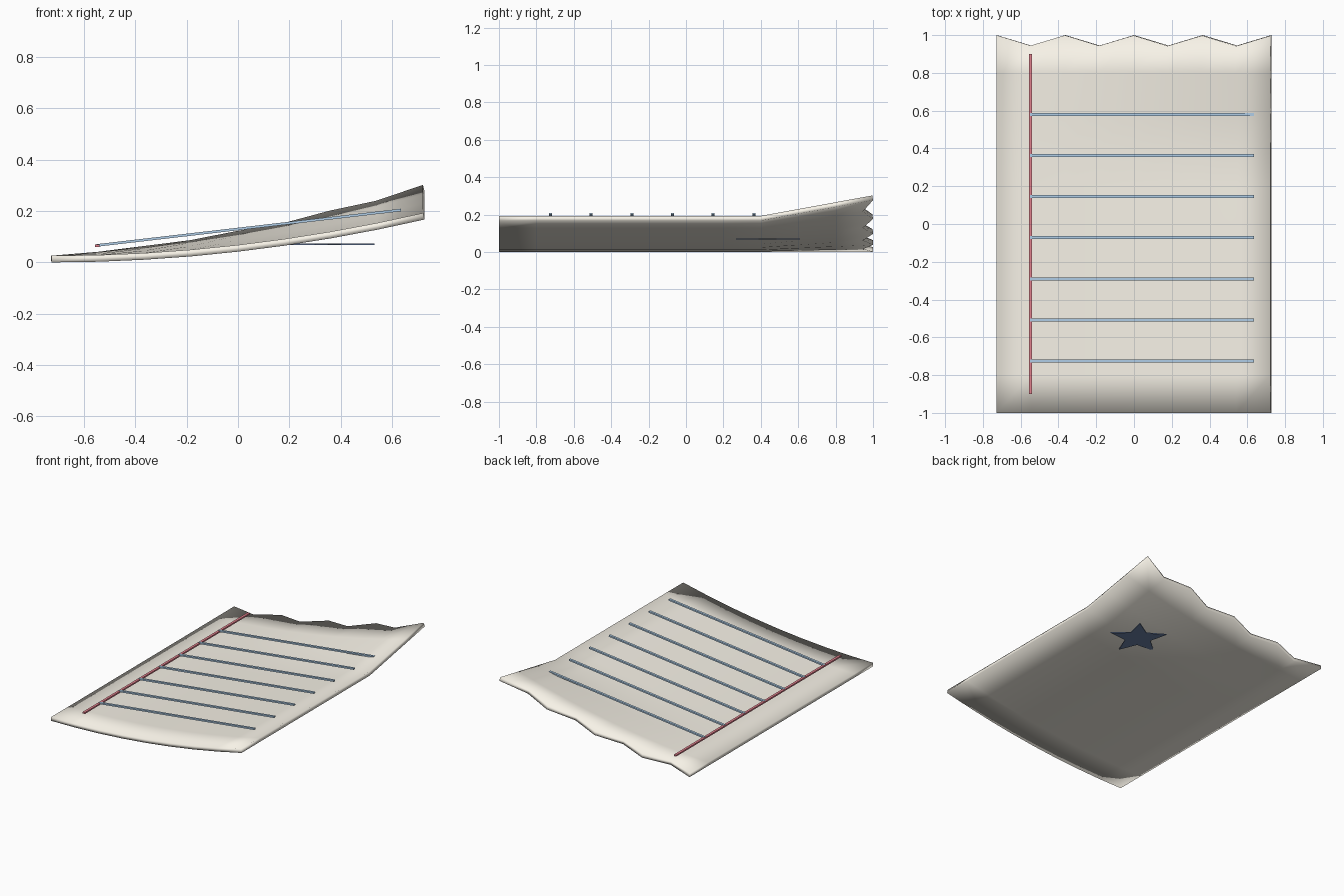
import bpy, bmesh, math
from mathutils import Vector

if "Cube" in bpy.data.objects:
    bpy.data.objects.remove(bpy.data.objects["Cube"])


def material(name, rgb):
    m = bpy.data.materials.new(name)
    m.diffuse_color = (*rgb, 1)
    m.use_nodes = True
    m.node_tree.nodes["Principled BSDF"].inputs["Base Color"].default_value = m.diffuse_color
    return m


def finish(bm, name, mat, smooth=False):
    bmesh.ops.recalc_face_normals(bm, faces=bm.faces)
    me = bpy.data.meshes.new(name)
    for f in bm.faces:
        f.smooth = smooth
    bm.to_mesh(me)
    bm.free()
    ob = bpy.data.objects.new(name, me)
    bpy.context.collection.objects.link(ob)
    me.materials.append(mat)
    return ob


def bar(name, a, b, width, height, mat):
    """Square bar from a to b (width sideways, height upwards)."""
    a, b = Vector(a), Vector(b)
    d = (b - a).normalized()
    side = Vector((0, 0, 1)).cross(d).normalized()
    up = d.cross(side)
    bm = bmesh.new()
    ends = [[bm.verts.new(p + side * sx * width / 2 + up * sy * height / 2)
             for sx, sy in ((-1, -1), (1, -1), (1, 1), (-1, 1))] for p in (a, b)]
    bm.faces.new(ends[0])
    bm.faces.new(ends[1])
    for i in range(4):
        j = (i + 1) % 4
        bm.faces.new((ends[0][i], ends[0][j], ends[1][j], ends[1][i]))
    return finish(bm, name, mat)


paper = material("paper_cream", (0.93, 0.89, 0.80))
red = material("margin_red", (0.75, 0.22, 0.27))
blue = material("rule_blue", (0.42, 0.60, 0.78))
navy = material("star_navy", (0.15, 0.22, 0.38))

# Curved sheet with a torn, lifted back edge
W, NX, NY = 0.727, 8, 10
bm = bmesh.new()
rows = []
for j in range(NY + 1):
    row = []
    for i in range(NX + 1):
        t = i / NX
        y = -1 + 2 * j / NY
        if j == NY and i % 2:
            y = 0.945
        lift = 0.11 * t * max(0, (y - 0.4) / 0.6)
        row.append(bm.verts.new((-W + 2 * W * t, y, 0.167 * t * t + lift)))
    rows.append(row)
for j in range(NY):
    for i in range(NX):
        bm.faces.new((rows[j][i], rows[j][i + 1], rows[j + 1][i + 1], rows[j + 1][i]))
bmesh.ops.recalc_face_normals(bm, faces=bm.faces)
bm.normal_update()
if sum(f.normal.z for f in bm.faces) < 0:
    bmesh.ops.reverse_faces(bm, faces=bm.faces)
me = bpy.data.meshes.new("paper_sheet")
for f in bm.faces:
    f.smooth = True
bm.to_mesh(me)
bm.free()
sheet = bpy.data.objects.new("paper_sheet", me)
bpy.context.collection.objects.link(sheet)
me.materials.append(paper)
mod = sheet.modifiers.new("thickness", 'SOLIDIFY')
mod.thickness = 0.026
mod.offset = 1

# Margin line and ruled lines
bar("margin_line", (-0.548, -0.9, 0.064), (-0.548, 0.9, 0.064), 0.017, 0.01, red)
for k in range(7):
    y = 0.58 - k * 0.2175
    bar(f"ruled_line_{k + 1}", (-0.55, y, 0.066), (0.635, y, 0.204), 0.016, 0.01, blue)

# Star under the sheet
bm = bmesh.new()
outline = []
for k in range(10):
    r = 0.19 if k % 2 == 0 else 0.085
    a = -math.pi / 2 + k * math.pi / 5
    outline.append(bm.verts.new((0.35 + r * math.cos(a), 0.457 + r * math.sin(a), 0.067)))
face = bm.faces.new(outline)
ext = bmesh.ops.extrude_face_region(bm, geom=[face])
for v in ext["geom"]:
    if isinstance(v, bmesh.types.BMVert):
        v.co.z += 0.006
if face.is_valid and len([f for f in bm.faces if len(f.verts) == 10]) < 2:
    bm.faces.new(outline)
finish(bm, "star", navy)
